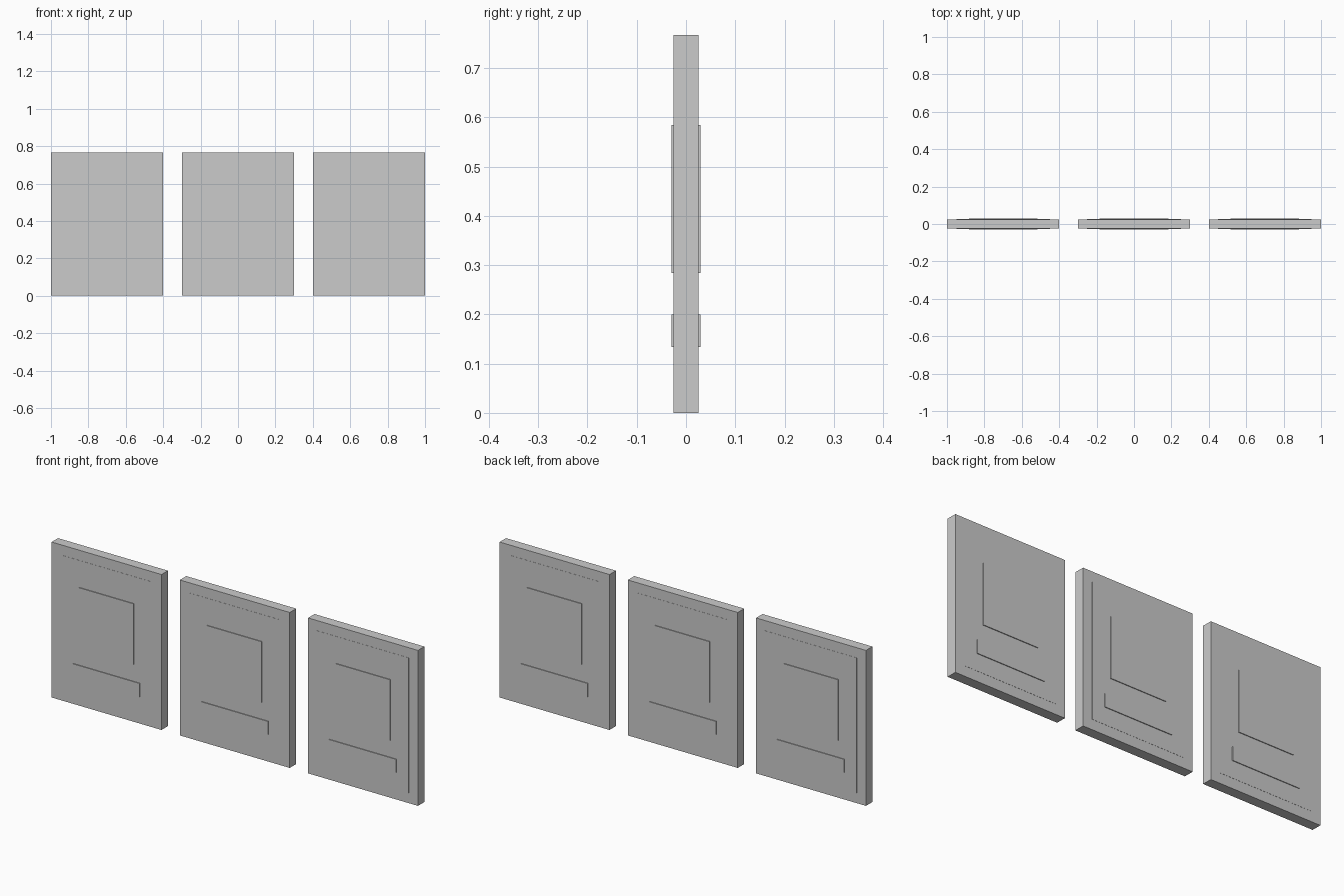
import bpy

if "Cube" in bpy.data.objects:
    bpy.data.objects.remove(bpy.data.objects["Cube"])


def box(name, x, y, z0, w, d, h):
    """Box centred on x, y with its bottom at z0."""
    bpy.ops.mesh.primitive_cube_add(size=1, location=(x, y, z0 + h / 2))
    ob = bpy.context.object
    ob.name = name
    ob.scale = (w, d, h)
    bpy.ops.object.transform_apply(location=False, rotation=False, scale=True)
    return ob


HALF = 0.025  # half the slab thickness

# three identical double-sided panels in a row
for i, x in enumerate((-0.7, 0.0, 0.7), 1):
    box(f"panel_slab_{i}", x, 0, 0, 0.6, 2 * HALF, 0.767)
    for side, s in (("front", -1), ("back", 1)):
        # raised plates: name, width, bottom, height, distance of face from centre
        for name, w, z0, h, out in (
            ("face_sheet", 0.5, 0.05, 0.667, 0.0258),
            ("picture_plate", 0.3, 0.284, 0.3, 0.0297),
            ("caption_plate", 0.367, 0.134, 0.066, 0.0297),
        ):
            inner = 0.02  # plates are sunk slightly into the slab
            box(f"{name}_{side}_{i}", x, s * (inner + out) / 2, z0, w, out - inner, h)
